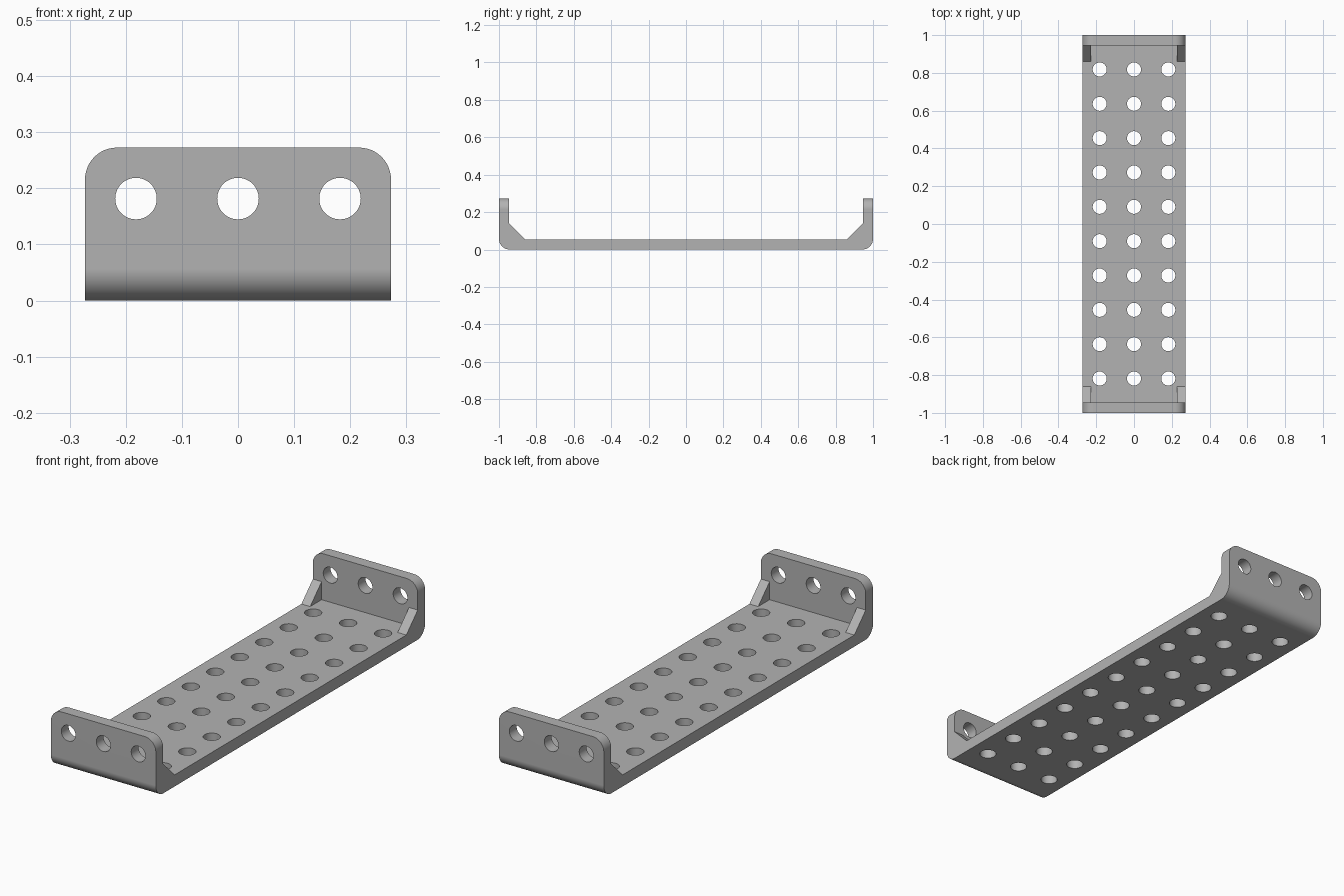
import bpy
import bmesh
import math
from mathutils import Matrix, Vector

if "Cube" in bpy.data.objects:
    bpy.data.objects.remove(bpy.data.objects["Cube"], do_unlink=True)

HALF_W, HALF_L, HEIGHT, WALL = 0.2727, 1.0, 0.2727, 0.0545
PITCH, HOLE_R, ROUND = 0.1818, 0.037, 0.057
GUSSET, GUSSET_W = 0.085, 0.0455
INNER = HALF_L - WALL

steel = bpy.data.materials.new("plain grey")
steel.use_nodes = True
grey = (0.45, 0.45, 0.45, 1)
steel.diffuse_color = grey
steel.node_tree.nodes["Principled BSDF"].inputs["Base Color"].default_value = grey


def make_object(name, bm):
    bmesh.ops.recalc_face_normals(bm, faces=bm.faces)
    mesh = bpy.data.meshes.new(name)
    bm.to_mesh(mesh)
    bm.free()
    mesh.materials.append(steel)
    obj = bpy.data.objects.new(name, mesh)
    bpy.context.collection.objects.link(obj)
    return obj


def cut(target, cutter):
    cutter.hide_render = True
    mod = target.modifiers.new("cut", "BOOLEAN")
    mod.operation, mod.solver, mod.object = "DIFFERENCE", "EXACT", cutter
    bpy.context.view_layer.objects.active = target
    bpy.ops.object.modifier_apply(modifier=mod.name)
    bpy.data.objects.remove(cutter, do_unlink=True)


# Channel: side profile with sloped inner corners, extruded across the width
half = [(HALF_L, 0), (HALF_L, HEIGHT), (INNER, HEIGHT),
        (INNER, WALL + GUSSET), (INNER - GUSSET, WALL)]
profile = half + [(-y, z) for y, z in reversed(half)]
bm = bmesh.new()
face = bm.faces.new([bm.verts.new((-HALF_W, y, z)) for y, z in profile])
side = bmesh.ops.extrude_face_region(bm, geom=[face])["geom"]
bmesh.ops.translate(bm, vec=(2 * HALF_W, 0, 0),
                    verts=[v for v in side if isinstance(v, bmesh.types.BMVert)])
bmesh.ops.recalc_face_normals(bm, faces=bm.faces)


# Rounded outer bends and rounded upper corners of the end flanges
def rounded(edge):
    a, b = (v.co for v in edge.verts)
    along_x = abs(a.x - b.x) > HALF_W
    bend = along_x and max(a.z, b.z) < 0.001
    corner = not along_x and min(a.z, b.z) > HEIGHT - 0.001
    return bend or corner


bmesh.ops.bevel(bm, geom=[e for e in bm.edges if rounded(e)], offset=ROUND,
                segments=12, profile=0.5, affect="EDGES")
bracket = make_object("bracket", bm)

# Clear the middle so that only corner gussets remain
bm = bmesh.new()
size = Vector((2 * (HALF_W - GUSSET_W), 2 * INNER, 1))
bmesh.ops.create_cube(bm, size=1, matrix=Matrix.Translation((0, 0, WALL + 0.5))
                      @ Matrix.Diagonal(size.to_4d()))
cut(bracket, make_object("middle_cutter", bm))

# Holes: a grid through the floor and a row through both flanges
bm = bmesh.new()


def add_rod(matrix, depth):
    bmesh.ops.create_cone(bm, cap_ends=True, segments=48, radius1=HOLE_R,
                          radius2=HOLE_R, depth=depth, matrix=matrix)


for column in (-1, 0, 1):
    x = column * PITCH
    for row in range(10):
        add_rod(Matrix.Translation((x, (row - 4.5) * PITCH, WALL / 2)), 2 * WALL)
    add_rod(Matrix.Translation((x, 0, PITCH)) @ Matrix.Rotation(math.pi / 2, 4, "X"),
            2 * HALF_L + WALL)
cut(bracket, make_object("hole_cutter", bm))

# Smooth bends and hole walls, crisp edges elsewhere
bpy.ops.object.select_all(action="DESELECT")
bracket.select_set(True)
bpy.context.view_layer.objects.active = bracket
bpy.ops.object.shade_smooth_by_angle(angle=math.radians(30))
normals = bracket.modifiers.new("flat_normals", "WEIGHTED_NORMAL")
normals.keep_sharp = True
